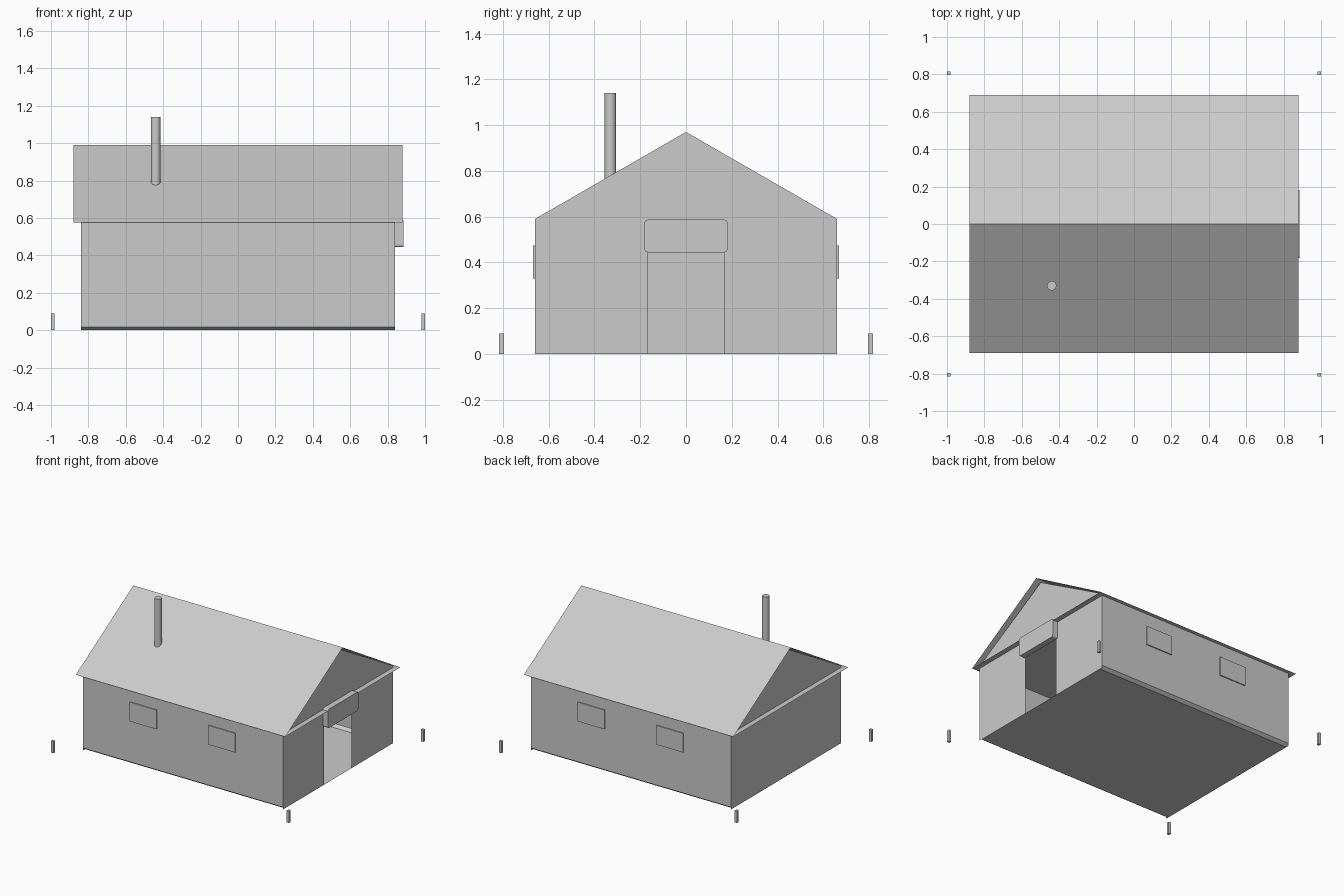
import bpy, bmesh

if "Cube" in bpy.data.objects:
    bpy.data.objects.remove(bpy.data.objects["Cube"])

HX, HY = 0.84, 0.66          # half length and half width of the walls
EAVE, PEAK = 0.59, 0.97      # gable corner and apex heights


def mesh_object(name, verts, faces):
    me = bpy.data.meshes.new(name)
    me.from_pydata(verts, [], faces)
    ob = bpy.data.objects.new(name, me)
    bpy.context.collection.objects.link(ob)
    return ob


def sheet(name, profile, hx, closed=False):
    """Thin sheet: a (y, z) profile swept along x."""
    n = len(profile)
    verts = [(x, y, z) for x in (-hx, hx) for y, z in profile]
    faces = [(i, (i + 1) % n, n + (i + 1) % n, n + i) for i in range(n if closed else n - 1)]
    return mesh_object(name, verts, faces)


def panel(name, x, profile):
    """Flat end wall at x from a (y, z) outline."""
    return mesh_object(name, [(x, y, z) for y, z in profile], [tuple(range(len(profile)))])


def box(name, lo, hi):
    v = [(x, y, z) for x in (lo[0], hi[0]) for y in (lo[1], hi[1]) for z in (lo[2], hi[2])]
    f = [(0, 1, 3, 2), (4, 6, 7, 5), (0, 4, 5, 1), (2, 3, 7, 6), (0, 2, 6, 4), (1, 5, 7, 3)]
    return mesh_object(name, v, f)


# floor with narrow turned-up edges, and the two long side walls
sheet("floor", [(-HY, 0.018), (-HY + 0.025, 0), (HY - 0.025, 0), (HY, 0.018)], HX)
for side, s in (("front", -1), ("back", 1)):
    sheet(side + "_wall", [(s * HY, 0.018), (s * HY, EAVE)], HX)

# gable ends, the right one with a door opening
top = [(HY, 0), (HY, EAVE), (0, PEAK), (-HY, EAVE), (-HY, 0)]
panel("left_gable", -HX, top)
panel("right_gable", HX, top + [(-0.165, 0), (-0.165, 0.55), (0.165, 0.55), (0.165, 0)])

# overhanging roof with a flat ceiling, open at the ends
sheet("roof", [(-0.69, 0.575), (0.69, 0.575), (0, 0.99)], 0.88, closed=True)

# rolled door flap with softened corners
flap = box("door_flap", (HX, -0.181, 0.444), (0.884, 0.181, 0.587))
bm = bmesh.new()
bm.from_mesh(flap.data)
along_x = [e for e in bm.edges if abs(e.verts[0].co.x - e.verts[1].co.x) > 0.01]
bmesh.ops.bevel(bm, geom=along_x, offset=0.014, segments=3, affect='EDGES', profile=0.5)
bm.to_mesh(flap.data)
bm.free()

# two window flaps on each long side
for side, s in (("front", -1), ("back", 1)):
    for end, cx in (("left", -0.33), ("right", 0.33)):
        y0, y1 = sorted((s * (HY - 0.002), s * (HY + 0.008)))
        box(f"{side}_{end}_window", (cx - 0.113, y0, 0.33), (cx + 0.113, y1, 0.475))

# stove pipe
bpy.ops.mesh.primitive_cylinder_add(vertices=24, radius=0.025, depth=0.40,
                                    location=(-0.44, -0.33, 0.94))
bpy.context.object.name = "stove_pipe"
bpy.ops.object.shade_smooth_by_angle()

# corner stakes
for sx in (-1, 1):
    for sy in (-1, 1):
        x, y = sx * 0.99, sy * 0.806
        box("stake", (x - 0.01, y - 0.01, 0), (x + 0.01, y + 0.01, 0.09))
